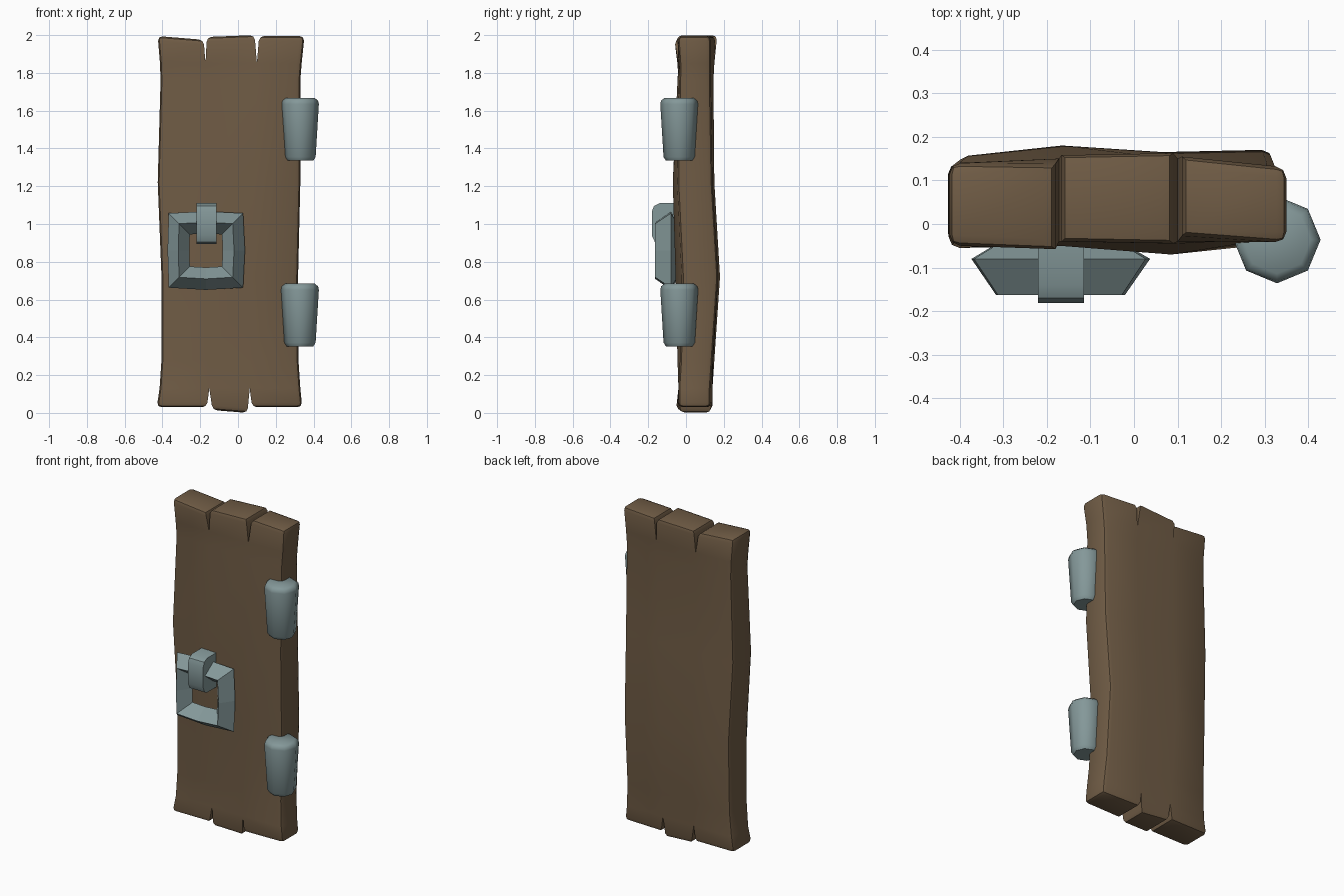
import bpy, bmesh, math
from mathutils import Vector

if "Cube" in bpy.data.objects:
    bpy.data.objects.remove(bpy.data.objects["Cube"])


def material(name, rgb):
    m = bpy.data.materials.new(name)
    m.diffuse_color = (*rgb, 1)
    m.use_nodes = True
    m.node_tree.nodes["Principled BSDF"].inputs["Base Color"].default_value = m.diffuse_color
    return m


WOOD = material("brown wood", (0.162, 0.107, 0.060))
IRON = material("grey iron", (0.231, 0.314, 0.319))


def finish(bm, name, mat, smooth=None):
    bmesh.ops.recalc_face_normals(bm, faces=bm.faces)
    me = bpy.data.meshes.new(name)
    bm.to_mesh(me)
    bm.free()
    ob = bpy.data.objects.new(name, me)
    bpy.context.collection.objects.link(ob)
    me.materials.append(mat)
    if smooth:
        bpy.ops.object.select_all(action='DESELECT')
        ob.select_set(True)
        bpy.context.view_layer.objects.active = ob
        bpy.ops.object.shade_smooth_by_angle(angle=math.radians(smooth))
    return ob


def loft(bm, rings, closed=False):
    """Bridge rings of points; cap the ends unless the loop is closed."""
    vs = [[bm.verts.new(p) for p in r] for r in rings]
    n = len(vs[0])
    for a, b in zip(vs, vs[1:] + (vs[:1] if closed else [])):
        for i in range(n):
            bm.faces.new((a[i], a[(i + 1) % n], b[(i + 1) % n], b[i]))
    if not closed:
        bm.faces.new(vs[0])
        bm.faces.new(vs[-1])


# Door: one slab whose ends split into three planks with V-shaped cracks
# each ring: z, four column x, four front y, four back y
body = [
    (0.13, (-.415, -.152, .062, .330), (-.04, -.04, -.04, -.04), (.14, .14, .14, .13)),
    (0.28, (-.405, -.155, .065, .320), (-.04, -.04, -.045, -.03), (.145, .15, .145, .14)),
    (0.72, (-.405, -.165, .065, .318), (-.04, -.045, -.055, -.02), (.155, .18, .165, .17)),
    (1.22, (-.425, -.17, .085, .330), (-.055, -.05, -.07, -.045), (.14, .15, .15, .14)),
    (1.76, (-.410, -.172, .10, .330), (-.04, -.04, -.045, -.035), (.14, .145, .145, .13)),
    (1.85, (-.413, -.172, .10, .337), (-.045, -.04, -.04, -.035), (.14, .15, .15, .13)),
]
# each plank end: left x, right x, left/right z, left front/back y, right front/back y
top_ends = [(-.425, -.182, 1.995, 1.975, -.05, .14, -.06, .135),
            (-.165, .088, 1.99, 2.0, -.04, .16, -.045, .165),
            (.112, .352, 1.995, 1.995, -.025, .155, -.045, .13)]
low_ends = [(-.43, -.165, .03, .03, -.05, .14, -.05, .14),
            (-.135, .05, .015, .0, -.05, .14, -.03, .13),
            (.075, .34, .03, .03, -.045, .14, -.04, .13)]

bm = bmesh.new()
F = [[bm.verts.new((x, y, z)) for x, y in zip(xs, fy)] for z, xs, fy, by in body]
B = [[bm.verts.new((x, y, z)) for x, y in zip(xs, by)] for z, xs, fy, by in body]
sharp = set()
for r in range(len(body) - 1):
    for G in (F, B):
        for c in range(3):
            bm.faces.new((G[r][c], G[r][c + 1], G[r + 1][c + 1], G[r + 1][c]))
    for c in (0, 3):
        bm.faces.new((F[r][c], B[r][c], B[r + 1][c], F[r + 1][c]))
for ends, r in ((low_ends, 0), (top_ends, -1)):
    for c, (x0, x1, z0, z1, f0, b0, f1, b1) in enumerate(ends):
        base = [F[r][c], F[r][c + 1], B[r][c + 1], B[r][c]]
        tip = [bm.verts.new(p) for p in ((x0, f0, z0), (x1, f1, z1), (x1, b1, z1), (x0, b0, z0))]
        for i in range(4):
            j = (i + 1) % 4
            bm.faces.new((base[i], base[j], tip[j], tip[i]))
        sharp.update(bm.faces.new(tip).edges)
        outer = {0: (0, 3), 2: (1, 2)}.get(c, ())
        sharp.update(bm.edges.get((base[i], tip[i])) for i in outer)
for r in range(len(body) - 1):
    for G in (F, B):
        for c in (0, 3):
            sharp.add(bm.edges.get((G[r][c], G[r + 1][c])))
bmesh.ops.recalc_face_normals(bm, faces=bm.faces)
bmesh.ops.bevel(bm, geom=list(sharp), offset=0.025, offset_type='OFFSET',
                segments=2, profile=0.5, affect='EDGES', clamp_overlap=True)
finish(bm, "plank_door", WOOD, 35)

# Hinges: tapered eight-sided pins with bevelled ends
for name, z in (("upper_hinge", 1.335), ("lower_hinge", 0.352)):
    bm = bmesh.new()
    loft(bm, [[(0.328 + r * math.cos(i * math.pi / 4), -0.036 + r * math.sin(i * math.pi / 4), z + h)
               for i in range(8)]
              for r, h in ((.070, 0), (.083, .02), (.100, .30), (.096, .318), (.078, .332))])
    finish(bm, name, IRON, 50)

# Handle: squarish ring with a diamond cross-section
bm = bmesh.new()
corners = [(1, 1), (0, 1.05), (-1, 1), (-1.03, 0), (-1, -1), (0, -1.06), (1, -1), (1.05, 0)]
section = [(.197, -.08), (.142, -.163), (.085, -.085), (.14, -.045)]
loft(bm, [[(-0.17 + u * s, y, 0.86 + v * s) for s, y in section] for u, v in corners], closed=True)
finish(bm, "ring_handle", IRON)

# Staple holding the handle
bm = bmesh.new()
profile = [(-.03, 1.11), (-.14, 1.11), (-.17, 1.095), (-.181, 1.065),
           (-.181, .94), (-.165, .905), (-.14, .895), (-.03, .895)]
loft(bm, [[(x, y, z) for y, z in profile] for x in (-.22, -.115)])
finish(bm, "handle_staple", IRON, 40)
